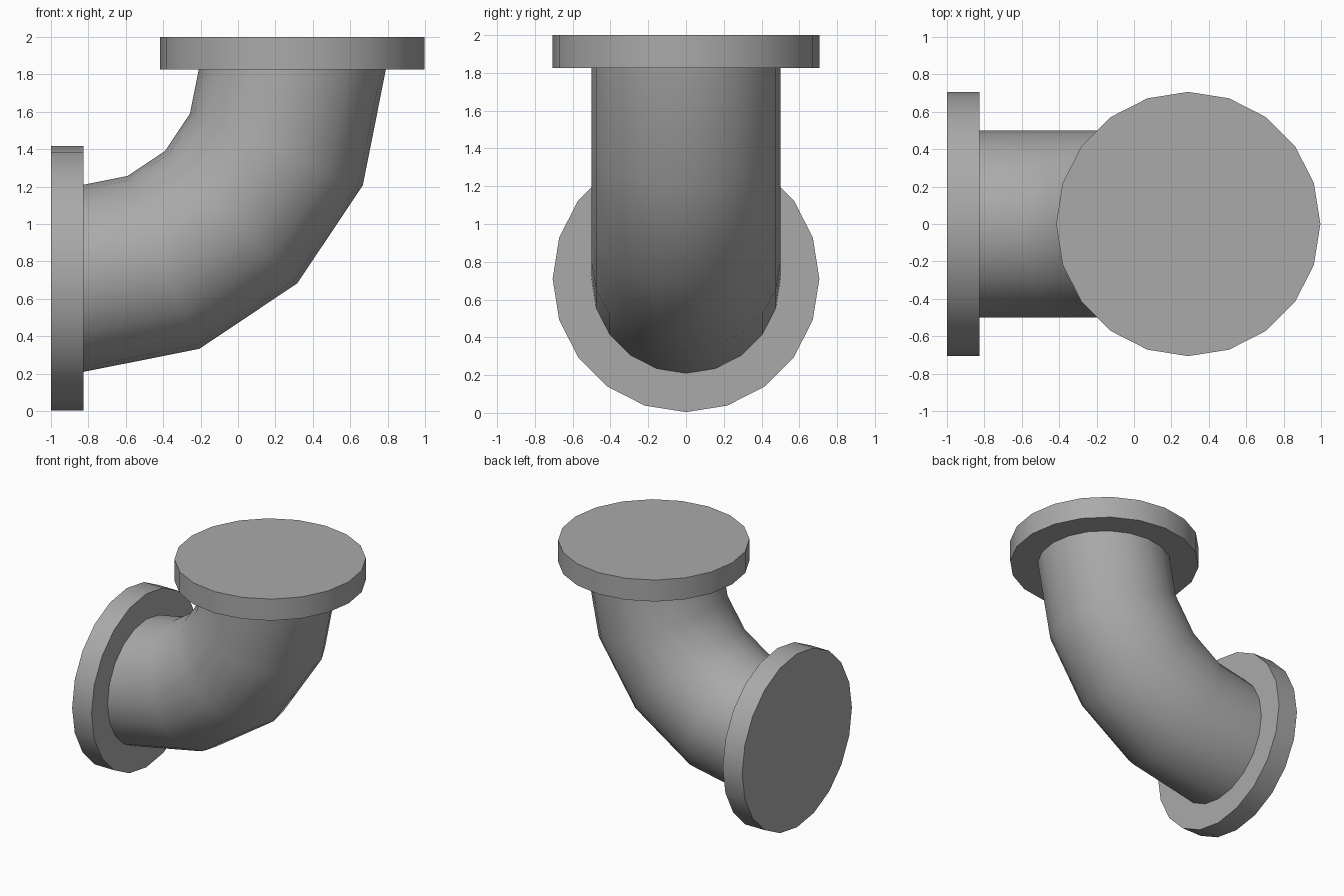
import bpy
import bmesh
from math import radians, pi
from mathutils import Matrix, Vector

cube = bpy.data.objects.get("Cube")
if cube:
    bpy.data.objects.remove(cube, do_unlink=True)

SIDES = 20
PIPE_RADIUS = 0.5
FLANGE_RADIUS = 0.706
FLANGE_DEPTH = 0.175
BEND_RADIUS = 1.115
BEND_STEPS = 4
BEND_CENTRE = Vector((-0.825, 0, 1.825))

# One grey metal for the whole fitting
metal = bpy.data.materials.new("grey metal")
metal.use_nodes = True
metal.diffuse_color = (0.4, 0.4, 0.4, 1)
metal.node_tree.nodes["Principled BSDF"].inputs["Base Color"].default_value = metal.diffuse_color


def finish(bm, name):
    """Turn a bmesh into a smooth-shaded object with sharp rims."""
    mesh = bpy.data.meshes.new(name)
    bm.to_mesh(mesh)
    bm.free()
    mesh.materials.append(metal)
    obj = bpy.data.objects.new(name, mesh)
    bpy.context.collection.objects.link(obj)
    bpy.ops.object.select_all(action="DESELECT")
    obj.select_set(True)
    bpy.context.view_layer.objects.active = obj
    bpy.ops.object.shade_smooth_by_angle(angle=radians(30))
    return obj


def flange(name, centre, turn):
    """Solid disc with its axis along z, turned about y."""
    bm = bmesh.new()
    # The quarter turn puts a corner on the x and y axes
    place = Matrix.Translation(centre) @ Matrix.Rotation(turn, 4, "Y")
    bmesh.ops.create_cone(bm, cap_ends=True, segments=SIDES, radius1=FLANGE_RADIUS,
                          radius2=FLANGE_RADIUS, depth=FLANGE_DEPTH, matrix=place)
    return finish(bm, name)


# Flanges at both ends of the bend
half = FLANGE_DEPTH / 2
flange("top_flange", BEND_CENTRE + Vector((BEND_RADIUS, 0, half)), 0)
flange("side_flange", BEND_CENTRE + Vector((-half, 0, -BEND_RADIUS)), pi / 2)

# Elbow pipe: a ring swept through a quarter turn
bm = bmesh.new()
start = Matrix.Translation(BEND_CENTRE - Vector((0, 0, BEND_RADIUS))) @ Matrix.Rotation(pi / 2, 4, "Y")
bmesh.ops.create_circle(bm, segments=SIDES, radius=PIPE_RADIUS, matrix=start)
bmesh.ops.spin(bm, geom=bm.edges[:], cent=BEND_CENTRE, axis=(0, 1, 0),
               angle=-pi / 2, steps=BEND_STEPS)
# Close it to find the outside, then drop the caps hidden by the flanges
bmesh.ops.holes_fill(bm, edges=bm.edges[:], sides=0)
bmesh.ops.recalc_face_normals(bm, faces=bm.faces[:])
caps = [f for f in bm.faces if len(f.verts) > 4]
bmesh.ops.delete(bm, geom=caps, context="FACES_ONLY")
finish(bm, "elbow_pipe")
